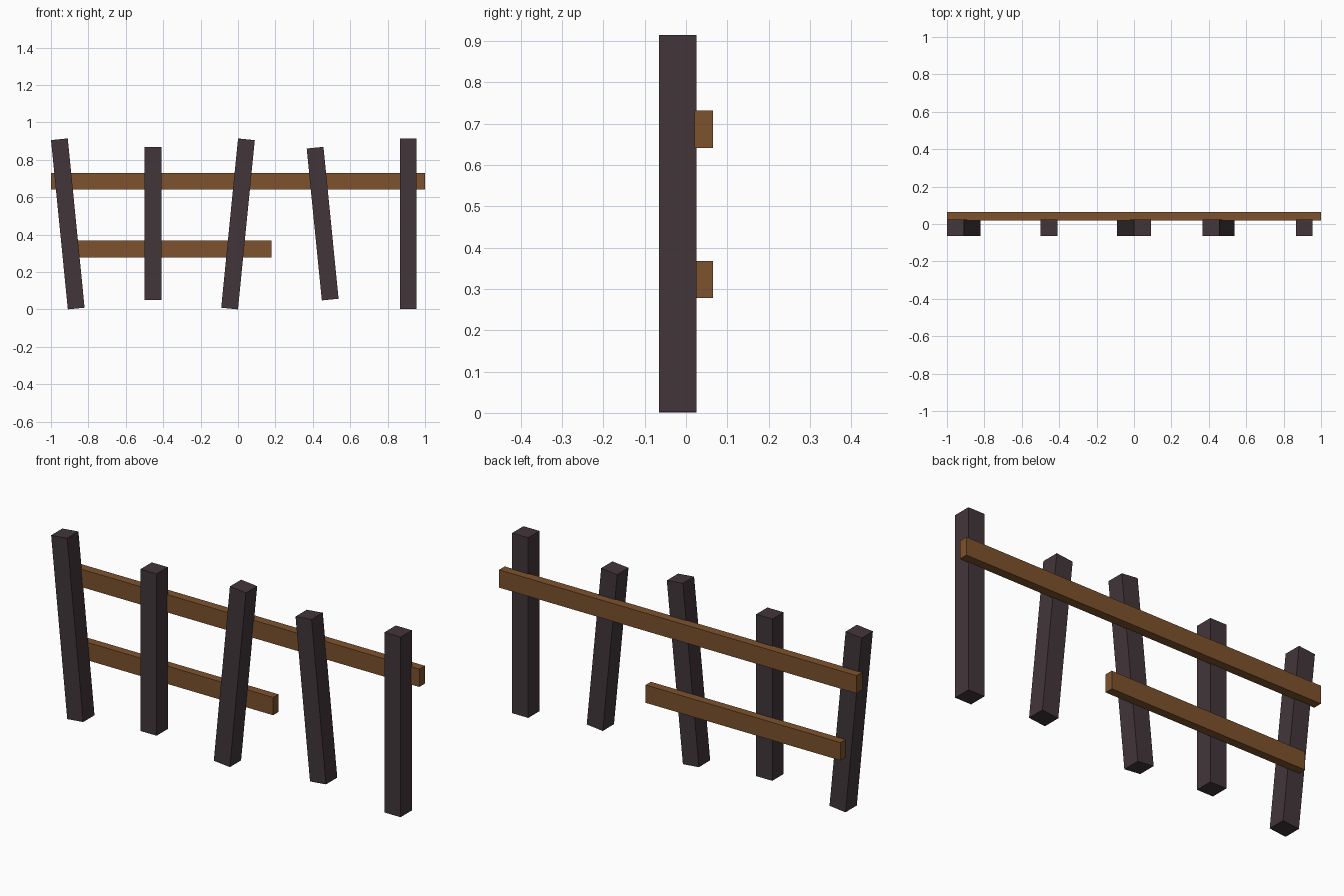
import bpy
from math import atan2
from mathutils import Vector

cube = bpy.data.objects.get("Cube")
if cube:
    bpy.data.objects.remove(cube, do_unlink=True)


def make_material(name, colour):
    mat = bpy.data.materials.new(name)
    mat.use_nodes = True
    mat.diffuse_color = colour
    mat.node_tree.nodes["Principled BSDF"].inputs["Base Color"].default_value = colour
    return mat


dark_wood = make_material("dark wood", (0.055, 0.037, 0.043, 1))
brown_wood = make_material("brown wood", (0.205, 0.084, 0.026, 1))


def box(name, centre, size, mat, tilt=0.0):
    bpy.ops.mesh.primitive_cube_add(size=1, location=centre, rotation=(0, tilt, 0))
    obj = bpy.context.object
    obj.name = name
    obj.scale = size
    obj.data.materials.append(mat)
    return obj


def post(name, bottom, top):
    """Square post between two (x, z) end centres."""
    a = Vector((bottom[0], -0.02, bottom[1]))
    b = Vector((top[0], -0.02, top[1]))
    d = b - a
    box(name, (a + b) / 2, (0.09, 0.09, d.length), dark_wood, atan2(d.x, d.z))


def rail(name, x0, x1, z, y0):
    """Flat board fixed to the back of the posts."""
    y1 = 0.065
    box(name, ((x0 + x1) / 2, (y0 + y1) / 2, z), (x1 - x0, y1 - y0, 0.09), brown_wood)


# Posts, some leaning
post("right_end_post", (-0.865, 0.005), (-0.955, 0.91))
post("right_inner_post", (-0.455, 0.05), (-0.455, 0.868))
post("middle_post", (-0.045, 0.005), (0.045, 0.91))
post("left_inner_post", (0.493, 0.053), (0.412, 0.865))
post("left_end_post", (0.91, 0.003), (0.91, 0.914))

# Rails, the lower one broken short
rail("upper_rail", -1.0, 1.0, 0.686, 0.02)
rail("lower_rail", -0.91, 0.18, 0.323, 0.023)
